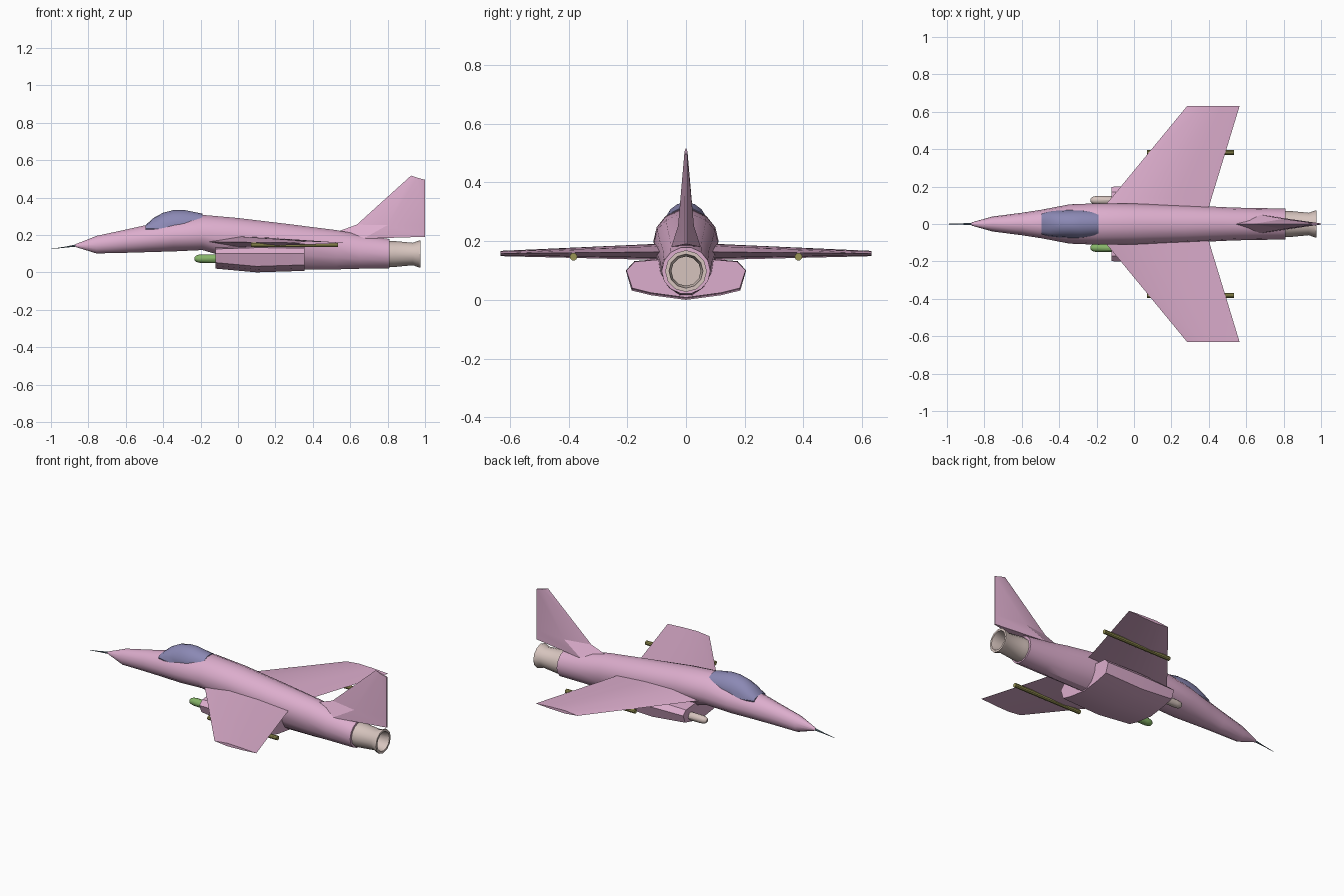
import bpy
import bmesh
from math import cos, sin, pi, radians

cube = bpy.data.objects.get("Cube")
if cube:
    bpy.data.objects.remove(cube, do_unlink=True)


def material(name, rgb):
    m = bpy.data.materials.new(name)
    m.use_nodes = True
    m.diffuse_color = (*rgb, 1)
    m.node_tree.nodes["Principled BSDF"].inputs["Base Color"].default_value = (*rgb, 1)
    return m


PINK = material("pink_paint", (0.72, 0.42, 0.61))
GLASS = material("violet_glass", (0.26, 0.25, 0.46))
BEIGE = material("beige_metal", (0.67, 0.55, 0.51))
GREEN = material("green_paint", (0.24, 0.46, 0.14))
OLIVE = material("olive_paint", (0.32, 0.30, 0.09))
STEEL = material("steel_blue", (0.13, 0.2, 0.25))


def loft(name, rings, mat, angle=30):
    """Skin a list of equal-length rings and cap both ends."""
    bm = bmesh.new()
    rows = [[bm.verts.new(p) for p in ring] for ring in rings]
    n = len(rows[0])
    for a, b in zip(rows, rows[1:]):
        for i in range(n):
            j = (i + 1) % n
            bm.faces.new((a[i], a[j], b[j], b[i]))
    bm.faces.new(rows[0])
    bm.faces.new(rows[-1])
    bmesh.ops.recalc_face_normals(bm, faces=bm.faces)
    mesh = bpy.data.meshes.new(name)
    bm.to_mesh(mesh)
    bm.free()
    obj = bpy.data.objects.new(name, mesh)
    bpy.context.collection.objects.link(obj)
    mesh.materials.append(mat)
    bpy.ops.object.select_all(action="DESELECT")
    obj.select_set(True)
    bpy.context.view_layer.objects.active = obj
    bpy.ops.object.shade_smooth_by_angle(angle=radians(angle))
    return obj


def oval(x, w, top, mid, bottom, n=14):
    """Cross-section with separate upper and lower heights."""
    ring = []
    for i in range(n):
        a = 2 * pi * i / n
        s = sin(a)
        ring.append((x, w * cos(a), mid + s * (top - mid if s > 0 else mid - bottom)))
    return ring


def turned(name, profile, y, z, mat, n=12):
    """Round part along x from (x, radius) pairs."""
    rings = [[(x, y + r * cos(2 * pi * i / n), z + r * sin(2 * pi * i / n))
              for i in range(n)] for x, r in profile]
    return loft(name, rings, mat)


# Fuselage: x, half width, top, widest height, bottom
body = [
    (-0.87, 0.008, 0.15, 0.143, 0.136), (-0.757, 0.04, 0.196, 0.145, 0.1),
    (-0.6, 0.06, 0.23, 0.165, 0.103), (-0.49, 0.077, 0.255, 0.175, 0.106),
    (-0.345, 0.105, 0.28, 0.19, 0.11), (-0.19, 0.111, 0.31, 0.2, 0.117),
    (0, 0.109, 0.293, 0.195, 0.06), (0.275, 0.1, 0.26, 0.16, 0.012),
    (0.527, 0.088, 0.228, 0.13, 0.013), (0.65, 0.085, 0.205, 0.11, 0.017),
    (0.81, 0.083, 0.18, 0.098, 0.02),
]
loft("fuselage", [oval(*s) for s in body], PINK)

# Canopy bubble
glass = [
    (-0.495, 0.056, 0.252, 0.235, 0.2), (-0.45, 0.067, 0.292, 0.235, 0.2),
    (-0.4, 0.073, 0.319, 0.235, 0.2), (-0.345, 0.076, 0.333, 0.238, 0.2),
    (-0.285, 0.076, 0.333, 0.247, 0.2), (-0.19, 0.066, 0.314, 0.262, 0.22),
]
loft("canopy", [oval(*s, n=16) for s in glass], GLASS)

# Nose probe
probe = [oval(x, r, z + r, z, z - r, 6)
         for x, r, z in ((-0.86, 0.007, 0.144), (-0.93, 0.003, 0.134), (-1, 0.001, 0.125))]
loft("nose_probe", probe, STEEL)


# Belly with an intake pod on each side
def belly_ring(x, scale, keel, lip):
    half = [(0.12, keel + 0.016), (0.185, keel + 0.032),
            (0.205, 0.1), (0.176, lip), (0.06, lip + 0.01)]
    right = [(x, -y * scale, z) for y, z in reversed(half)]
    return [(x, 0, keel)] + [(x, y * scale, z) for y, z in half] + right


loft("intake_belly", [belly_ring(-0.12, 0.97, 0.02, 0.125), belly_ring(0.1, 1, 0, 0.132),
                      belly_ring(0.355, 0.99, 0.008, 0.13)], PINK, 20)

# Tail fin: height at front and rear, leading edge, half thickness
fin = []
for z0, z1, lead, t in ((0.17, 0.19, 0.4, 0.05), (0.255, 0.25, 0.635, 0.027),
                        (0.517, 0.495, 0.925, 0.005)):
    mid = lead + (1 - lead) * 0.45
    zm = (z0 + z1) / 2
    fin.append([(lead, 0, z0), (mid, t, zm), (1, 0.003, z1), (1, -0.003, z1), (mid, -t, zm)])
loft("tail_fin", fin, PINK, 20)

# Engine nozzle with an open rear
turned("engine_nozzle", [(0.79, 0.07), (0.84, 0.069), (0.935, 0.06), (0.965, 0.071),
                         (0.975, 0.071), (0.975, 0.058), (0.93, 0.05), (0.83, 0.052)],
       0, 0.098, BEIGE)


# Wings, intake cones and underwing rods
def wing_ring(y, lead, trail, z, t):
    chord = trail - lead
    return [(lead, y, z), (lead + chord * 0.3, y, z + t), (lead + chord * 0.65, y, z + t * 0.7),
            (trail, y, z), (lead + chord * 0.65, y, z - t * 0.7), (lead + chord * 0.3, y, z - t)]


for side, label, cone_mat in ((1, "left", BEIGE), (-1, "right", GREEN)):
    loft(label + "_wing", [wing_ring(side * 0.06, -0.19, 0.392, 0.164, 0.03),
                           wing_ring(side * 0.14, -0.12, 0.415, 0.163, 0.026),
                           wing_ring(side * 0.632, 0.285, 0.565, 0.158, 0.009)], PINK, 20)
    turned(label + "_intake_cone", [(-0.232, 0.008), (-0.225, 0.016), (-0.212, 0.021),
                                    (-0.19, 0.023), (-0.1, 0.023)],
           side * 0.127, 0.073, cone_mat)
    turned(label + "_wing_rod", [(0.07, 0.013), (0.535, 0.013)], side * 0.383, 0.147, OLIVE, 10)
